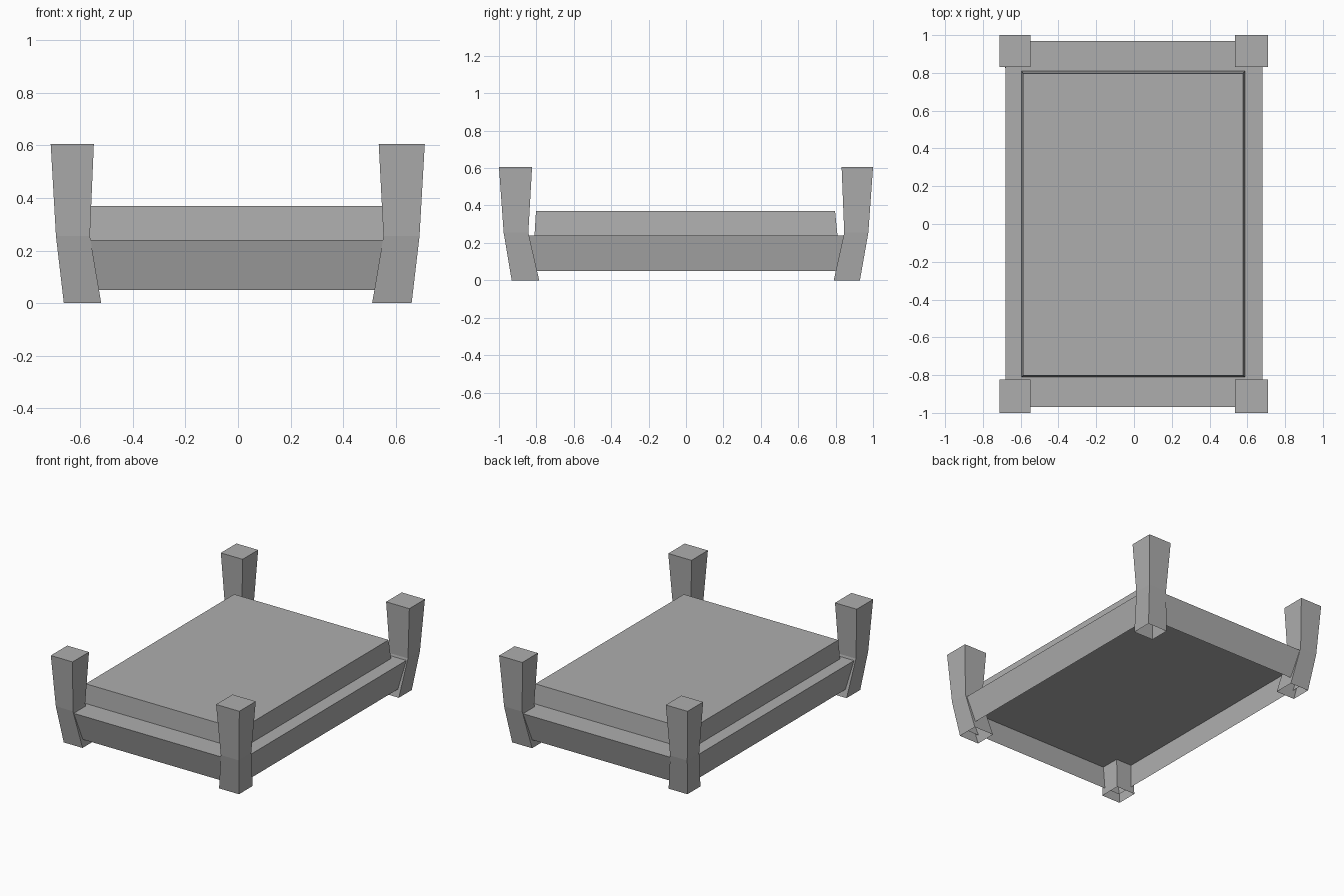
import bpy

cube = bpy.data.objects.get("Cube")
if cube:
    bpy.data.objects.remove(cube, do_unlink=True)

grey = bpy.data.materials.new("plain grey")
grey.use_nodes = True
colour = (0.42, 0.42, 0.42, 1)
grey.diffuse_color = colour
grey.node_tree.nodes["Principled BSDF"].inputs["Base Color"].default_value = colour


def loft(name, sections):
    """Stack rectangles (z, x range, y range), closed on top, open underneath."""
    verts, faces = [], []
    for z, (x0, x1), (y0, y1) in sections:
        verts += [(x0, y0, z), (x1, y0, z), (x1, y1, z), (x0, y1, z)]
    for ring in range(len(sections) - 1):
        a = ring * 4
        for i in range(4):
            j = (i + 1) % 4
            faces.append((a + i, a + j, a + 4 + j, a + 4 + i))
    last = len(verts) - 4
    faces.append(tuple(range(last, last + 4)))
    mesh = bpy.data.meshes.new(name)
    mesh.from_pydata(verts, [], faces)
    mesh.materials.append(grey)
    obj = bpy.data.objects.new(name, mesh)
    bpy.context.collection.objects.link(obj)
    return obj


# Bed frame, narrowing toward the floor, and the mattress on it
loft("bed_frame", [(0.05, (-0.645, 0.645), (-0.917, 0.917)),
                   (0.24, (-0.68, 0.68), (-0.97, 0.97))])
loft("mattress", [(0.24, (-0.595, 0.587), (-0.81, 0.81)),
                  (0.37, (-0.587, 0.578), (-0.802, 0.797))])

# Corner posts: ranges at the foot, the waist and the top
heights = (0, 0.255, 0.605)
x_ranges = {"right": [(-0.662, -0.52), (-0.692, -0.563), (-0.712, -0.548)],
            "left": [(0.51, 0.66), (0.553, 0.69), (0.535, 0.71)]}
y_ranges = {"front": [(-0.932, -0.785), (-0.975, -0.843), (-1, -0.823)],
            "back": [(0.79, 0.93), (0.846, 0.975), (0.832, 1)]}
for side, xs in x_ranges.items():
    for end, ys in y_ranges.items():
        loft(f"{end}_{side}_post", list(zip(heights, xs, ys)))
